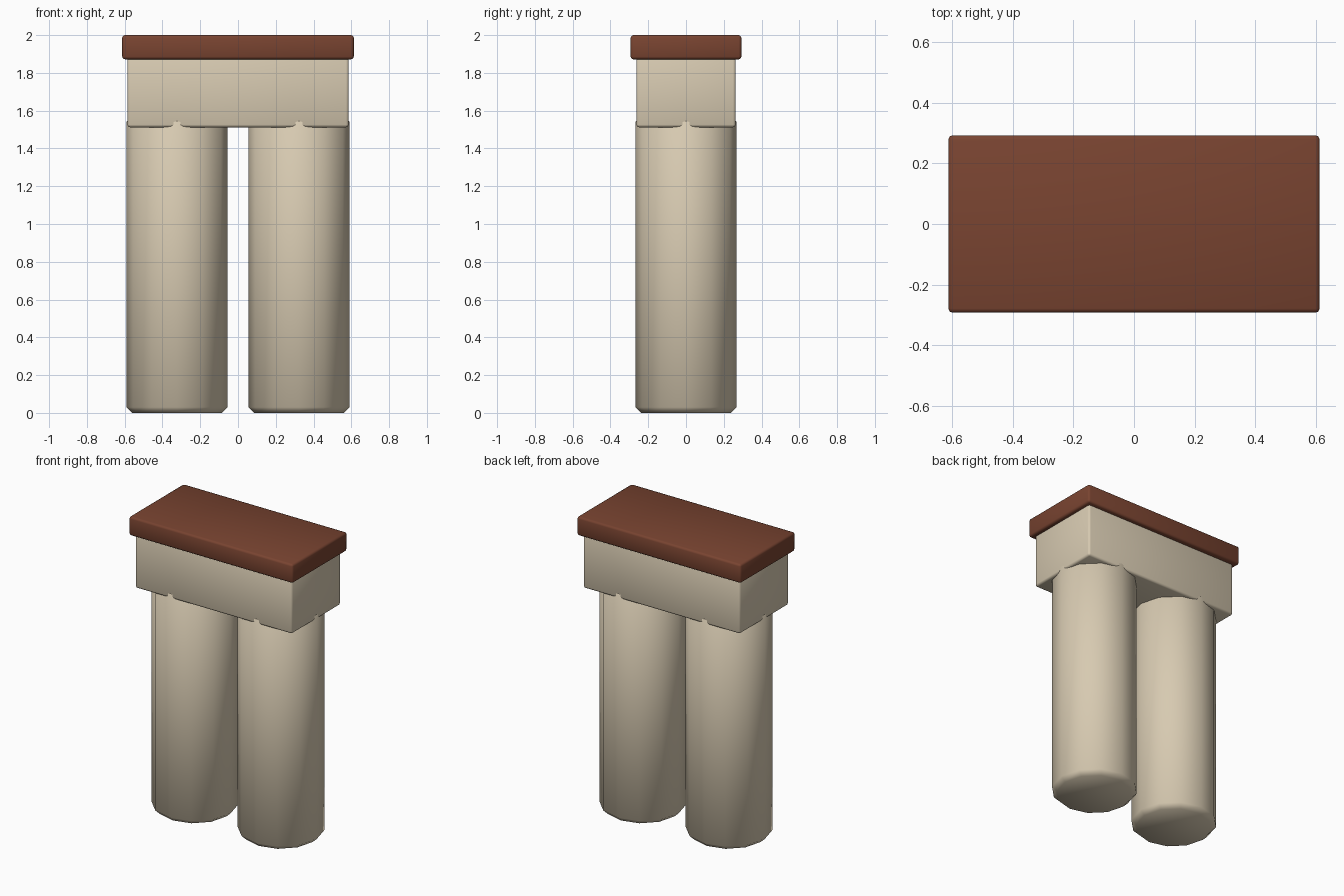
import bpy

cube = bpy.data.objects.get("Cube")
if cube:
    bpy.data.objects.remove(cube, do_unlink=True)


def make_material(name, rgb):
    mat = bpy.data.materials.new(name)
    mat.use_nodes = True
    color = (*rgb, 1)
    mat.diffuse_color = color
    mat.node_tree.nodes["Principled BSDF"].inputs["Base Color"].default_value = color
    return mat


def finish(name, mat, bevel, segments):
    obj = bpy.context.object
    obj.name = name
    obj.data.materials.append(mat)
    bpy.ops.object.transform_apply(location=False, rotation=True, scale=True)
    mod = obj.modifiers.new("soft_edges", "BEVEL")
    mod.width = bevel
    mod.segments = segments
    mod.limit_method = "ANGLE"
    mod.angle_limit = 0.8
    bpy.ops.object.shade_smooth()
    return obj


def box(name, width, depth, bottom, top, mat, bevel):
    bpy.ops.mesh.primitive_cube_add(size=1, location=(0, 0, (bottom + top) / 2))
    bpy.context.object.scale = (width, depth, top - bottom)
    return finish(name, mat, bevel, 2)


cream = make_material("cream", (0.68, 0.59, 0.44))
brown = make_material("red_brown", (0.19, 0.057, 0.03))

# Cap slab and the block beneath it
box("cap_slab", 1.226, 0.586, 1.872, 2.0, brown, 0.014)
box("upper_block", 1.172, 0.526, 1.512, 1.88, cream, 0.014)

# Two faceted columns with chamfered ends, reaching slightly into the block
for name, x in (("right_column", -0.323), ("left_column", 0.323)):
    bpy.ops.mesh.primitive_cylinder_add(
        vertices=12, radius=0.268, depth=1.57, location=(x, 0, 0.785))
    finish(name, cream, 0.03, 1)
